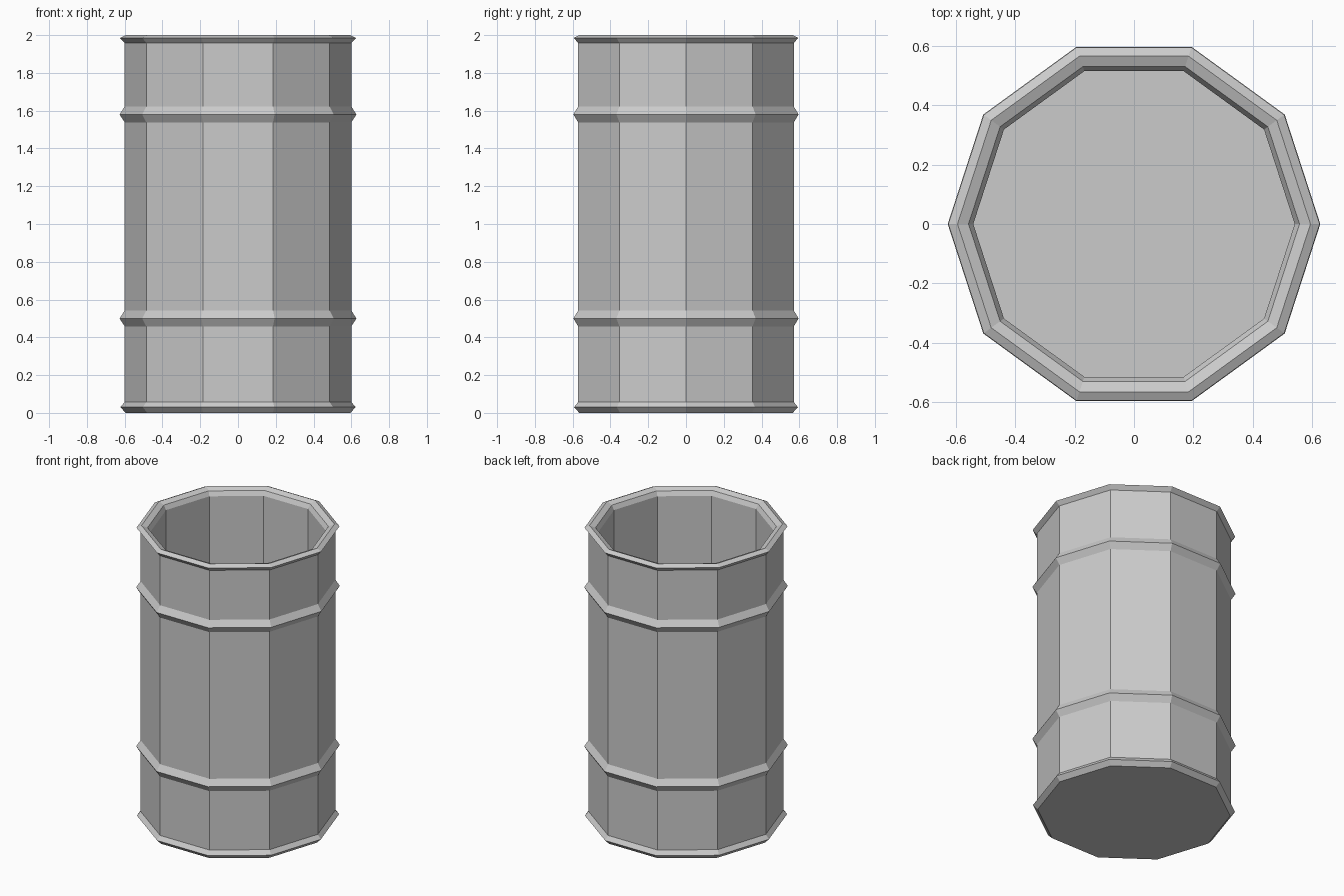
import bpy, bmesh
from math import cos, sin, tau

if "Cube" in bpy.data.objects:
    bpy.data.objects.remove(bpy.data.objects["Cube"])

SIDES = 10


def rib(z):
    # raised hoop around the wall
    return [(0.60, z - 0.042), (0.627, z), (0.60, z + 0.042)]


def lathe(name, profile):
    # spin an (r, z) profile into a capped faceted solid
    bm = bmesh.new()
    rings = [[bm.verts.new((r * cos(i * tau / SIDES), r * sin(i * tau / SIDES), z))
              for i in range(SIDES)] for r, z in profile]
    for a, b in zip(rings, rings[1:]):
        for i in range(SIDES):
            j = (i + 1) % SIDES
            bm.faces.new((a[i], a[j], b[j], b[i]))
    bm.faces.new(rings[0][::-1])
    bm.faces.new(rings[-1])
    bmesh.ops.recalc_face_normals(bm, faces=bm.faces)
    mesh = bpy.data.meshes.new(name)
    bm.to_mesh(mesh)
    bm.free()
    obj = bpy.data.objects.new(name, mesh)
    bpy.context.collection.objects.link(obj)
    return obj


# outer wall from the base up, over the rim, then down the inside to the floor
bottom_lip = [(0.594, 0.0), (0.623, 0.03), (0.60, 0.058)]
top_lip = [(0.60, 1.958), (0.625, 1.985), (0.594, 2.0)]
inside = [(0.557, 1.985), (0.541, 1.955), (0.541, 0.05)]
lathe("barrel", bottom_lip + rib(0.50) + rib(1.58) + top_lip + inside)
